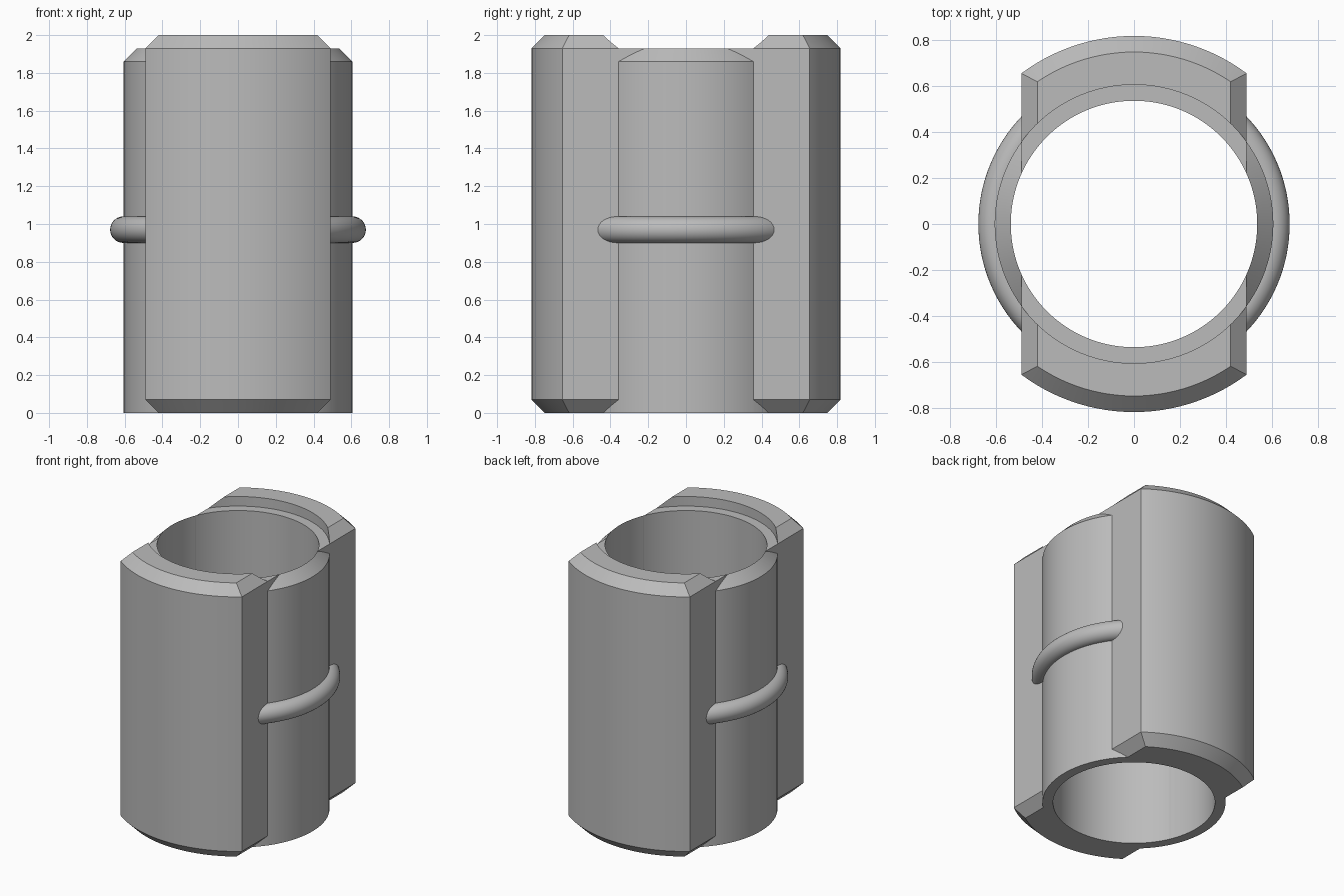
import bpy
import bmesh
from math import cos, sin, pi, radians

if "Cube" in bpy.data.objects:
    bpy.data.objects.remove(bpy.data.objects["Cube"], do_unlink=True)

STEPS = 128
BORE, WALL, OUTER = 0.536, 0.606, 0.818   # radii
FLAT = 0.49                               # half width of the jaws
C = 0.07                                  # chamfer size
RIM, TOP = 1.93, 2.0

grey = bpy.data.materials.new("plain grey")
grey.use_nodes = True
grey.diffuse_color = (0.5, 0.5, 0.5, 1)
grey.node_tree.nodes["Principled BSDF"].inputs["Base Color"].default_value = (0.5, 0.5, 0.5, 1)


def lathe_part(name, profile, cuts):
    """Spin a closed (radius, z) profile about z, then slice off what lies beyond each plane."""
    bm = bmesh.new()
    rings = []
    for i in range(STEPS):
        a = 2 * pi * i / STEPS
        rings.append([bm.verts.new((r * cos(a), r * sin(a), z)) for r, z in profile])
    n = len(profile)
    for i in range(STEPS):
        p, q = rings[i], rings[(i + 1) % STEPS]
        for j in range(n):
            k = (j + 1) % n
            bm.faces.new((p[j], q[j], q[k], p[k]))
    for point, normal in cuts:
        geom = bm.verts[:] + bm.edges[:] + bm.faces[:]
        cut = bmesh.ops.bisect_plane(bm, geom=geom, dist=1e-5, plane_co=point,
                                     plane_no=normal, clear_outer=True)
        rim = [e for e in cut["geom_cut"]
               if isinstance(e, bmesh.types.BMEdge) and e.is_boundary]
        bmesh.ops.edgenet_fill(bm, edges=rim)
    bmesh.ops.recalc_face_normals(bm, faces=bm.faces[:])
    mesh = bpy.data.meshes.new(name)
    bm.to_mesh(mesh)
    bm.free()
    mesh.materials.append(grey)
    obj = bpy.data.objects.new(name, mesh)
    bpy.context.collection.objects.link(obj)
    bpy.ops.object.select_all(action="DESELECT")
    obj.select_set(True)
    bpy.context.view_layer.objects.active = obj
    bpy.ops.object.shade_smooth_by_angle(angle=radians(30))


# Profiles: chamfered sleeve side, square sleeve core, chamfered jaw, round rib
side = [(BORE, 0), (WALL, 0), (WALL, RIM - C), (BORE, RIM)]
core = [(BORE, 0), (WALL, 0), (WALL, RIM), (BORE, RIM)]
jaw = [(WALL, 0), (OUTER - C, 0), (OUTER, C), (OUTER, TOP - C), (OUTER - C, TOP), (WALL, TOP)]
rib = [(0.607 + C * cos(2 * pi * i / 32), 0.97 + C * sin(2 * pi * i / 32)) for i in range(32)]

# Exposed sleeve sides and their half-round ribs
for label, s in (("left", 1), ("right", -1)):
    lathe_part(label + "_sleeve_side", side, [((s * FLAT, 0, 0), (-s, 0, 0))])
    lathe_part(label + "_rib", rib, [((s * (FLAT - 0.02), 0, 0), (-s, 0, 0))])

# Front and back sleeve cores with the thick jaws outside them
sides = [((s * FLAT, 0, 0), (s, 0, 0)) for s in (1, -1)]
bevels = [((s * FLAT, 0, z), (s, 0, d))
          for s in (1, -1) for z, d in ((C, -1), (TOP - C, 1))]
for label, s in (("front", -1), ("back", 1)):
    half = [((0, s * 0.1, 0), (0, -s, 0))]
    lathe_part(label + "_sleeve_core", core, half + sides)
    lathe_part(label + "_jaw", jaw, half + sides + bevels)
